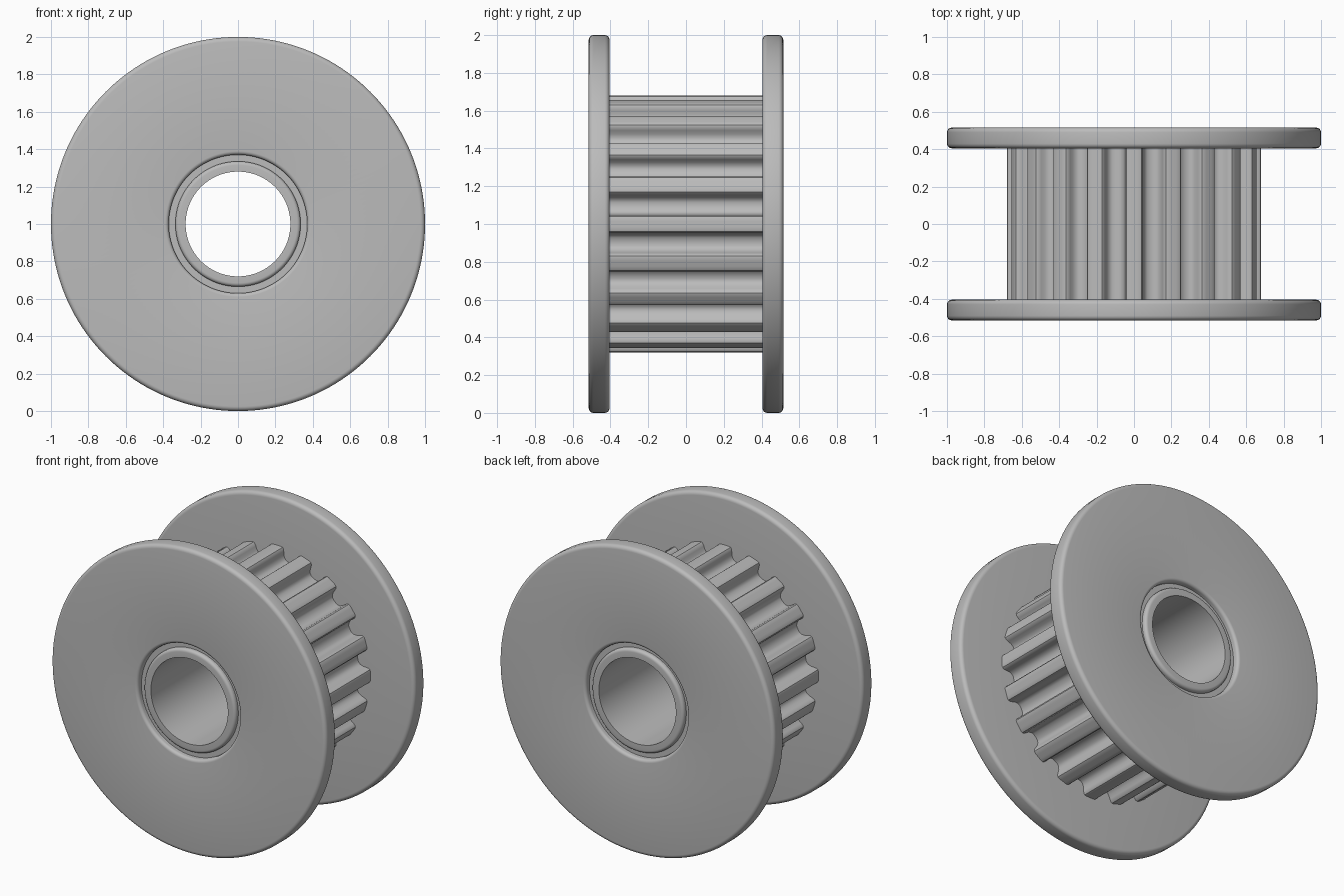
import bpy
import bmesh
from math import sin, cos, pi, radians

if "Cube" in bpy.data.objects:
    bpy.data.objects.remove(bpy.data.objects["Cube"], do_unlink=True)

metal = bpy.data.materials.new("satin grey metal")
metal.use_nodes = True
GREY = (0.5, 0.5, 0.5, 1)
metal.diffuse_color = GREY
metal.node_tree.nodes["Principled BSDF"].inputs["Base Color"].default_value = GREY

AXLE_Z = 1.0
SEGMENTS = 160


def build(name, sections):
    """Skin a closed ring of (x, y, z) cross-sections, each a closed loop."""
    bm = bmesh.new()
    loops = [[bm.verts.new(p) for p in section] for section in sections]
    size = len(loops[0])
    for i, loop in enumerate(loops):
        nxt = loops[(i + 1) % len(loops)]
        for j in range(size):
            k = (j + 1) % size
            bm.faces.new((loop[j], loop[k], nxt[k], nxt[j]))
    bmesh.ops.recalc_face_normals(bm, faces=bm.faces)
    mesh = bpy.data.meshes.new(name)
    bm.to_mesh(mesh)
    bm.free()
    mesh.materials.append(metal)
    obj = bpy.data.objects.new(name, mesh)
    bpy.context.collection.objects.link(obj)
    bpy.ops.object.select_all(action="DESELECT")
    obj.select_set(True)
    bpy.context.view_layer.objects.active = obj
    bpy.ops.object.shade_smooth_by_angle(angle=radians(32))


def polar(r, angle, y):
    return (r * cos(angle), y, AXLE_Z + r * sin(angle))


def lathe(name, profile):
    """Spin a closed (radius, y) profile about the axle."""
    build(name, [[polar(r, 2 * pi * i / SEGMENTS, y) for r, y in profile]
                 for i in range(SEGMENTS)])


def rounded(r0, r1, y0, y1, fillets, steps=5):
    """Rectangle profile; fillets are for (r0,y0), (r1,y0), (r1,y1), (r0,y1)."""
    corners = [(r0, y0, 1, 1), (r1, y0, -1, 1), (r1, y1, -1, -1), (r0, y1, 1, -1)]
    points = []
    for n, ((r, y, sr, sy), f) in enumerate(zip(corners, fillets)):
        if f == 0:
            points.append((r, y))
            continue
        for s in range(steps + 1):
            a = pi + (n + s / steps) * pi / 2
            points.append((r + sr * f + f * cos(a), y + sy * f + f * sin(a)))
    return points


# Flanges, rounded at the rim and around the outer mouth of the hole
lathe("front_flange", rounded(0.37, 1, -0.515, -0.405, (0.02, 0.025, 0.025, 0)))
lathe("back_flange", rounded(0.37, 1, 0.405, 0.515, (0, 0.025, 0.025, 0.02)))

# Bearing seat ring that forms the floor of the groove around the sleeve
lathe("bearing_seat", rounded(0.32, 0.39, -0.475, 0.475, (0, 0, 0, 0)))

# Bored sleeve with softened outer ends
lathe("bore_sleeve", rounded(0.28, 0.335, -0.505, 0.505, (0, 0.02, 0.02, 0)))

# Toothed core: half a groove as (offset from groove centre, radius)
TEETH = 20
half = [(0.025, 0.597), (0.042, 0.608), (0.052, 0.628), (0.055, 0.65),
        (0.058, 0.667), (0.066, 0.677), (0.076, 0.68), (0.092, 0.68)]
groove = [(-t, r) for t, r in reversed(half)] + [(0, 0.595)] + half
sections = []
for tooth in range(TEETH):
    centre = 2 * pi * (tooth + 0.5) / TEETH
    for t, r in groove:
        a = centre + t / 0.68
        sections.append([polar(0.38, a, -0.41), polar(r, a, -0.41),
                         polar(r, a, 0.41), polar(0.38, a, 0.41)])
build("toothed_core", sections)
